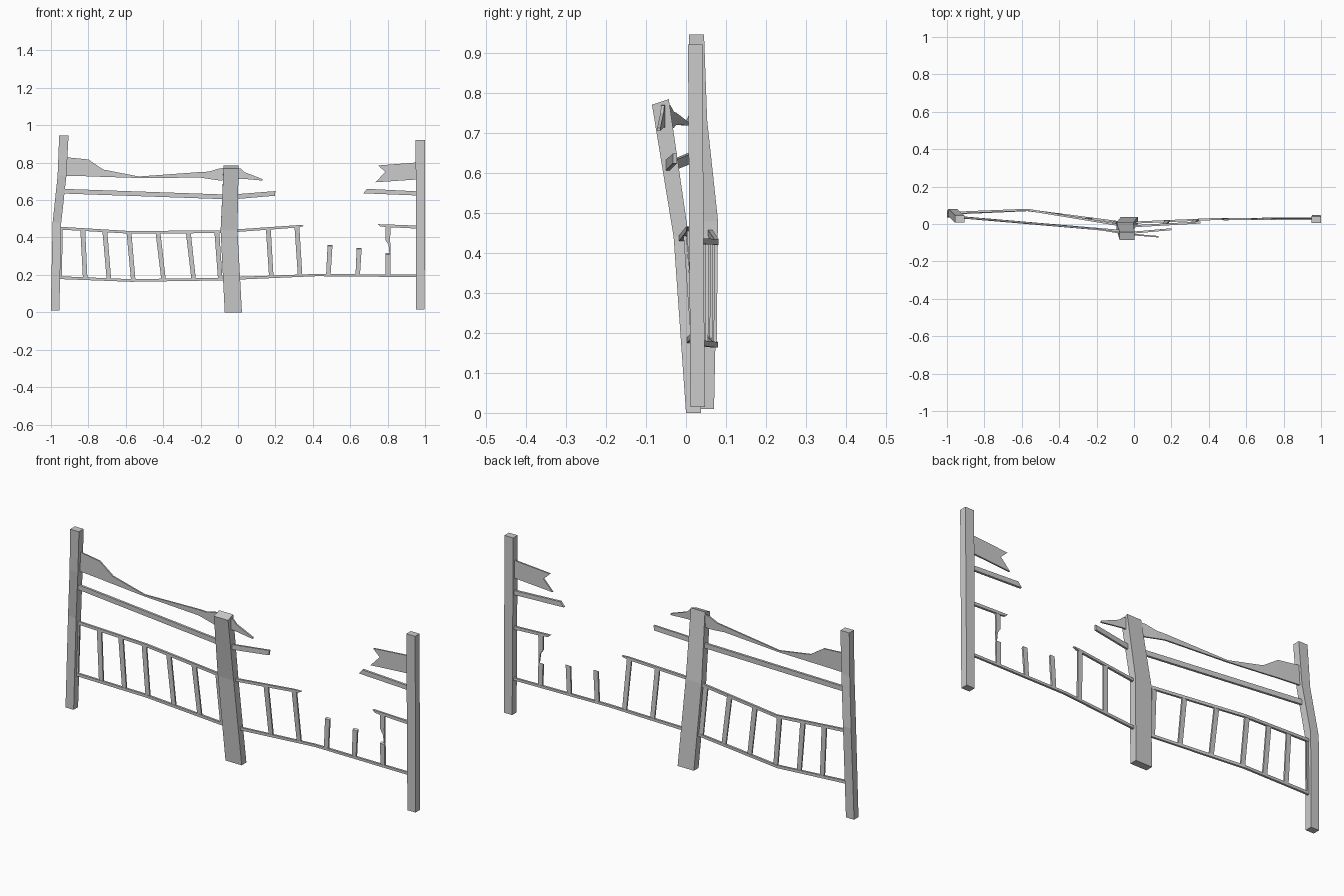
import bpy, bmesh


def make(name, rings):
    """Loft a closed solid through rings of corner points."""
    bm = bmesh.new()
    vs = [[bm.verts.new(p) for p in r] for r in rings]
    n = len(vs[0])
    bm.faces.new(vs[0])
    bm.faces.new(vs[-1])
    for a, b in zip(vs, vs[1:]):
        for i in range(n):
            bm.faces.new((a[i], a[(i + 1) % n], b[(i + 1) % n], b[i]))
    bmesh.ops.recalc_face_normals(bm, faces=bm.faces)
    me = bpy.data.meshes.new(name)
    bm.to_mesh(me)
    bm.free()
    ob = bpy.data.objects.new(name, me)
    bpy.context.collection.objects.link(ob)
    return ob


def upright(name, secs, tilt=0.0):
    """Sections: x, y, z, x width, y depth. tilt raises the back of the top."""
    rings = []
    for k, (x, y, z, w, d) in enumerate(secs):
        t = tilt if k == len(secs) - 1 else 0
        rings.append([(x + sx * w / 2, y + sy * d / 2, z + sy * t)
                      for sx, sy in ((-1, -1), (1, -1), (1, 1), (-1, 1))])
    return make(name, rings)


def rail(name, secs, depth, skew=0.0):
    """Sections: x, y, bottom z, top z. skew slants the broken last end."""
    rings = []
    for k, (x, y, b, t) in enumerate(secs):
        s = skew if k == len(secs) - 1 else 0
        rings.append([(x, y - depth / 2, b), (x, y + depth / 2, b),
                      (x + s, y + depth / 2, t), (x + s, y - depth / 2, t)])
    return make(name, rings)


def along(path, x):
    """y and middle z of a rail path at x."""
    for a, b in zip(path, path[1:]):
        if a[0] <= x <= b[0]:
            f = (x - a[0]) / (b[0] - a[0])
            p = [u + (v - u) * f for u, v in zip(a, b)]
            return p[1], (p[2] + p[3]) / 2
    p = path[0] if x < path[0][0] else path[-1]
    return p[1], (p[2] + p[3]) / 2


# Posts
upright("left_post", [(-0.978, 0.052, 0.01, 0.046, 0.036),
                      (-0.968, 0.06, 0.48, 0.046, 0.04),
                      (-0.941, 0.034, 0.73, 0.047, 0.038),
                      (-0.931, 0.026, 0.945, 0.05, 0.038)])
upright("middle_post", [(-0.025, 0.019, 0.0, 0.092, 0.038),
                        (-0.048, -0.012, 0.44, 0.09, 0.038),
                        (-0.037, -0.064, 0.777, 0.08, 0.042)], 0.007)
upright("right_post", [(0.975, 0.029, 0.015, 0.046, 0.036),
                       (0.975, 0.023, 0.92, 0.05, 0.036)])

# Baluster rails
low_l = [(-0.965, 0.056, 0.178, 0.193), (-0.57, 0.074, 0.163, 0.177),
         (-0.05, 0.006, 0.171, 0.185)]
up_l = [(-0.965, 0.06, 0.443, 0.458), (-0.57, 0.076, 0.42, 0.434),
        (-0.05, -0.01, 0.424, 0.439)]
low_r = [(-0.04, 0.006, 0.173, 0.188), (0.42, 0.026, 0.193, 0.205),
         (0.97, 0.03, 0.188, 0.201)]
up_r = [(-0.04, -0.014, 0.427, 0.441), (0.32, 0.006, 0.453, 0.466),
        (0.345, 0.008, 0.459, 0.465)]
stub = [(0.97, 0.028, 0.447, 0.463), (0.785, 0.026, 0.456, 0.47),
        (0.76, 0.026, 0.46, 0.471)]
rail("lower_rail_left", low_l, 0.011)
rail("upper_rail_left", up_l, 0.011)
rail("lower_rail_right", low_r, 0.011)
rail("upper_rail_right", up_r, 0.011, 0.01)
rail("upper_rail_stub", stub, 0.011, -0.012)

# Whole balusters: bottom x, top x
for i, (xb, xt) in enumerate([(-0.954, -0.95), (-0.817, -0.83), (-0.69, -0.712),
                              (-0.56, -0.583), (-0.398, -0.428), (-0.237, -0.266),
                              (-0.095, -0.113), (0.178, 0.162), (0.332, 0.315)]):
    lo, up = (low_l, up_l) if xb < 0 else (low_r, up_r)
    (yb, zb), (yt, zt) = along(lo, xb), along(up, xt)
    upright("baluster_%d" % i, [(xb, yb, zb, 0.024, 0.008), (xt, yt, zt, 0.026, 0.008)])

# Broken balusters
for i, (xb, xt, top) in enumerate([(0.483, 0.492, 0.357), (0.64, 0.648, 0.342),
                                   (0.802, 0.802, 0.313)]):
    y, z = along(low_r, xb)
    upright("broken_baluster_%d" % i, [(xb, y, z, 0.024, 0.009),
                                       (xt, y - 0.002, top, 0.026, 0.009)], 0.003)
upright("hanging_splinter", [(0.803, 0.026, 0.458, 0.026, 0.009),
                             (0.801, 0.026, 0.385, 0.024, 0.009),
                             (0.81, 0.026, 0.36, 0.01, 0.009),
                             (0.812, 0.027, 0.314, 0.004, 0.007)])

# Middle rails
rail("hand_rail_left", [(-0.94, 0.037, 0.635, 0.66), (-0.05, -0.039, 0.604, 0.629)], 0.012)
rail("hand_rail_right", [(-0.05, -0.05, 0.602, 0.628), (0.197, -0.028, 0.623, 0.648)], 0.01, 0.003)
rail("hand_rail_stub", [(0.97, 0.026, 0.624, 0.646), (0.67, 0.027, 0.636, 0.66)], 0.012, 0.02)

# Top board, split and worn
rail("top_board", [(-0.93, 0.036, 0.73, 0.83), (-0.8, 0.026, 0.727, 0.817),
                   (-0.72, 0.019, 0.724, 0.763), (-0.53, 0.003, 0.718, 0.726),
                   (-0.2, -0.028, 0.72, 0.75), (-0.155, -0.034, 0.713, 0.752),
                   (-0.1, -0.043, 0.705, 0.769), (-0.03, -0.054, 0.709, 0.775),
                   (0.015, -0.058, 0.714, 0.768), (0.035, -0.06, 0.713, 0.749),
                   (0.132, -0.068, 0.704, 0.712)], 0.008)

# Broken board end on the right post, with a notch
notch = [(0.97, 0.802), (0.75, 0.785), (0.787, 0.75), (0.735, 0.695), (0.97, 0.711)]
make("top_board_stub", [[(x, y, z) for x, z in notch] for y in (0.022, 0.03)])
